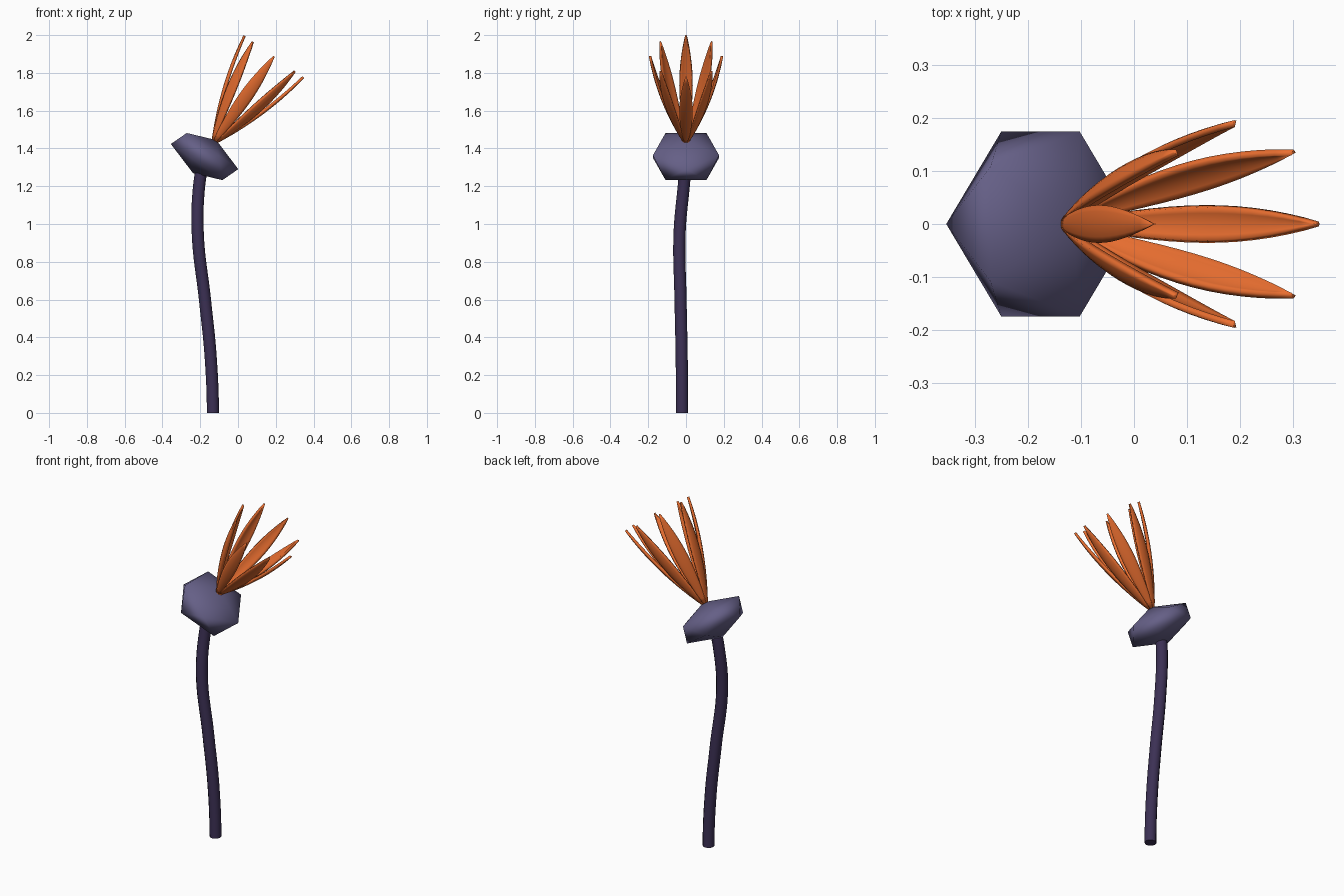
import bpy, math
from mathutils import Matrix, Vector

if "Cube" in bpy.data.objects:
    bpy.data.objects.remove(bpy.data.objects["Cube"])

TILT = math.radians(35)


def material(name, rgb):
    m = bpy.data.materials.new(name)
    m.diffuse_color = (*rgb, 1)
    m.use_nodes = True
    m.node_tree.nodes["Principled BSDF"].inputs["Base Color"].default_value = m.diffuse_color
    return m


orange = material("petal_orange", (0.83, 0.16, 0.03))
slate = material("bud_slate", (0.13, 0.115, 0.24))
plum = material("stem_plum", (0.045, 0.03, 0.09))

# Stem: gently swaying tube that ends inside the bud
path = [(-0.133, -0.021, 0), (-0.145, -0.023, 0.3), (-0.175, -0.029, 0.6),
        (-0.213, -0.034, 0.95), (-0.206, -0.012, 1.2), (-0.185, 0, 1.33)]
curve = bpy.data.curves.new("stem", 'CURVE')
curve.dimensions = '3D'
curve.bevel_depth = 0.032
curve.bevel_resolution = 4
curve.use_fill_caps = True
spline = curve.splines.new('BEZIER')
spline.bezier_points.add(len(path) - 1)
for p, co in zip(spline.bezier_points, path):
    p.co = co
    p.handle_left_type = p.handle_right_type = 'AUTO'
spline.bezier_points[0].handle_left_type = 'FREE'
spline.bezier_points[0].handle_right_type = 'FREE'
spline.bezier_points[0].handle_left = Vector(path[0]) - Vector((0, 0, 0.1))
spline.bezier_points[0].handle_right = Vector(path[0]) + Vector((0, 0, 0.1))
stem = bpy.data.objects.new("stem", curve)
bpy.context.collection.objects.link(stem)
curve.materials.append(plum)
bpy.context.view_layer.objects.active = stem
stem.select_set(True)
bpy.ops.object.convert(target='MESH')
bpy.ops.object.shade_smooth_by_angle(angle=math.radians(50))

# Bud: flattened, tilted icosahedron with smooth shading
bpy.ops.mesh.primitive_ico_sphere_add(subdivisions=1, radius=1,
                                      location=(-0.177, 0, 1.357), rotation=(0, TILT, 0))
bud = bpy.context.object
bud.name = "bud"
bud.scale = (0.206, 0.206, 0.107)
bud.data.materials.append(slate)
bpy.ops.object.shade_smooth()


# Petals: slim cupped leaves fanned around the tilted axis
def petal_mesh(rows=14, cols=6):
    verts, faces = [], []
    for i in range(rows + 1):
        t = i / rows
        r = 0.01 + 0.18 * t + 0.1 * t * (1 - t)
        half = 0.002 + 0.005 * (1 - t) + 0.029 * math.sin(math.pi * t ** 1.1) ** 0.9
        for j in range(cols + 1):
            s = 2 * j / cols - 1
            verts.append((r - 0.25 * half * s * s, half * s, 0.55 * t))
    n = cols + 1
    for i in range(rows):
        for j in range(cols):
            a = i * n + j
            faces.append((a, a + 1, a + n + 1, a + n))
    mesh = bpy.data.meshes.new("petal")
    mesh.from_pydata(verts, [], faces)
    mesh.materials.append(orange)
    mesh.shade_smooth()
    return mesh


mesh = petal_mesh()
base = Matrix.Translation((-0.125, 0, 1.437)) @ Matrix.Rotation(TILT, 4, 'Y')
for k in range(8):
    petal = bpy.data.objects.new(f"petal_{k + 1}", mesh)
    bpy.context.collection.objects.link(petal)
    petal.matrix_world = base @ Matrix.Rotation(k * math.pi / 4, 4, 'Z')
    solid = petal.modifiers.new("thickness", 'SOLIDIFY')
    solid.thickness = 0.013
    solid.offset = 0
